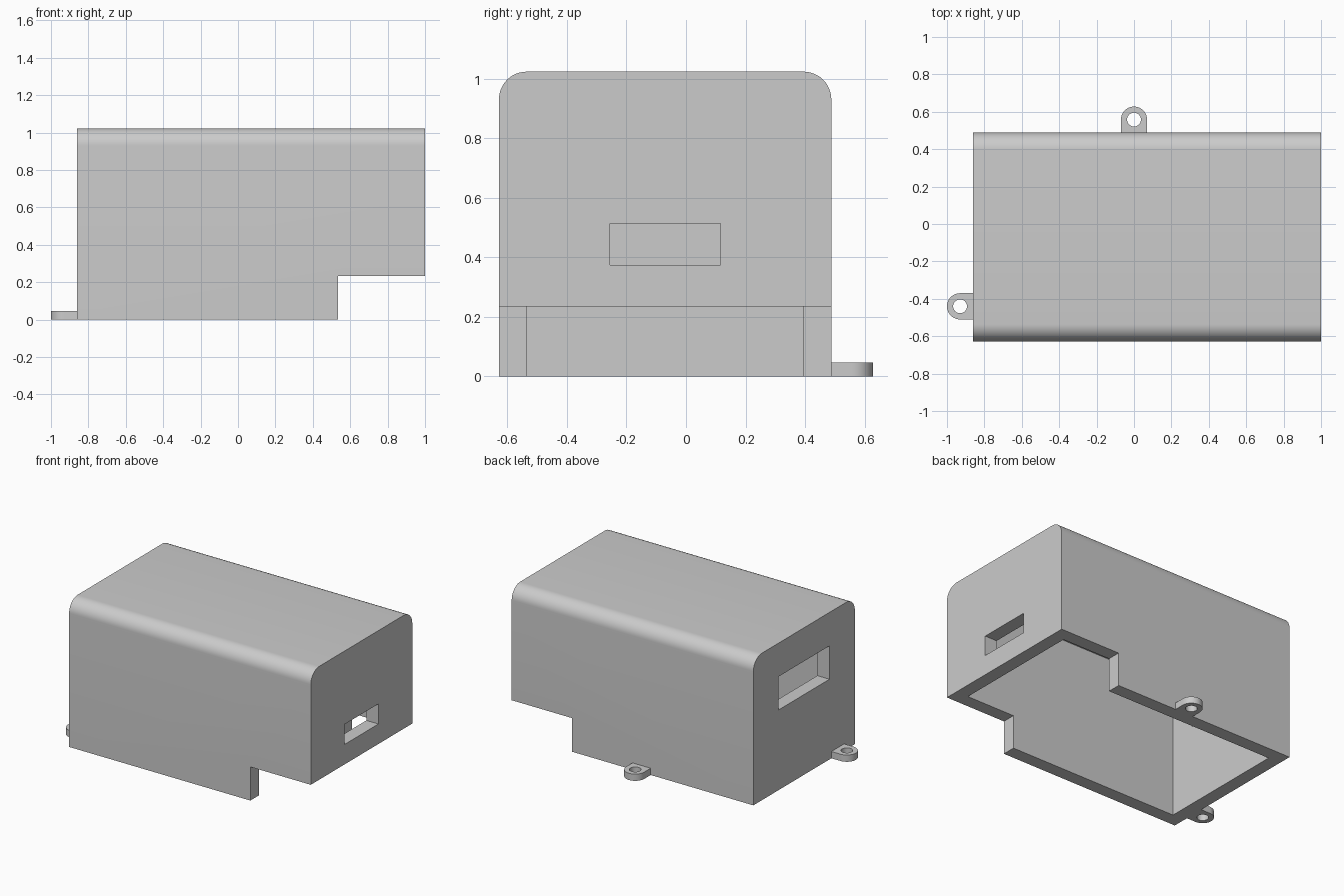
import bpy
import bmesh
from math import sin, cos, pi

if "Cube" in bpy.data.objects:
    bpy.data.objects.remove(bpy.data.objects["Cube"], do_unlink=True)

# Main sizes
LEFT, RIGHT = -0.86, 1.0
FRONT, BACK = -0.628, 0.488
TOP = 1.023
WALL = 0.093
MID_Y = (FRONT + BACK) / 2
TAB_R, HOLE_R, TAB_H = 0.07, 0.037, 0.047

grey = bpy.data.materials.new("light grey plastic")
grey.use_nodes = True
colour = (0.6, 0.6, 0.6, 1)
grey.diffuse_color = colour
grey.node_tree.nodes["Principled BSDF"].inputs["Base Color"].default_value = colour


def add_object(name, bm):
    mesh = bpy.data.meshes.new(name)
    bmesh.ops.recalc_face_normals(bm, faces=bm.faces)
    bm.to_mesh(mesh)
    bm.free()
    mesh.materials.append(grey)
    obj = bpy.data.objects.new(name, mesh)
    bpy.context.collection.objects.link(obj)
    return obj


def box(low, high):
    bm = bmesh.new()
    bmesh.ops.create_cube(bm, size=1)
    for v in bm.verts:
        v.co = [h if c > 0 else l for c, l, h in zip(v.co, low, high)]
    return bm


def prism(points, z0, z1):
    bm = bmesh.new()
    face = bm.faces.new([bm.verts.new((x, y, z0)) for x, y in points])
    grown = bmesh.ops.extrude_face_region(bm, geom=[face])["geom"]
    for v in grown:
        if isinstance(v, bmesh.types.BMVert):
            v.co.z = z1
    return bm


def select_only(obj):
    bpy.ops.object.select_all(action="DESELECT")
    obj.select_set(True)
    bpy.context.view_layer.objects.active = obj


def cut(obj, bm):
    cutter = add_object("cutter", bm)
    cutter.hide_render = True
    mod = obj.modifiers.new("cut", "BOOLEAN")
    mod.operation = "DIFFERENCE"
    mod.solver = "EXACT"
    mod.object = cutter
    select_only(obj)
    bpy.ops.object.modifier_apply(modifier=mod.name)
    bpy.data.objects.remove(cutter, do_unlink=True)


def smooth(obj):
    select_only(obj)
    bpy.ops.object.shade_smooth_by_angle(angle=pi / 6)


# Cover: a box with its two long top edges rounded
bm = box((LEFT, FRONT, 0), (RIGHT, BACK, TOP))
long_top = [e for e in bm.edges
            if all(v.co.z > TOP - 0.01 for v in e.verts)
            and abs(e.verts[0].co.y - e.verts[1].co.y) < 0.01]
bmesh.ops.bevel(bm, geom=long_top, offset=WALL, segments=12, profile=0.5,
                affect="EDGES")
cover = add_object("cover", bm)

# Open-bottomed cavity
cut(cover, box((LEFT + WALL, FRONT + WALL, -0.1),
               (RIGHT - WALL, BACK - WALL, TOP - WALL)))
# Step under the right-hand end
cut(cover, box((0.535, -1, -0.2), (1.2, 1, 0.234)))
# Small window in the +x end, large window in the -x end
cut(cover, box((RIGHT - 0.12, MID_Y - 0.186, 0.373),
               (RIGHT + 0.1, MID_Y + 0.186, 0.513)))
cut(cover, box((LEFT - 0.1, MID_Y - 0.279, 0.558),
               (LEFT + 0.12, MID_Y + 0.279, 0.79)))
smooth(cover)


# Screw tabs: rounded outer end, square root set into the wall
def screw_tab(name, centre, direction):
    (cx, cy), (dx, dy) = centre, direction
    reach = TAB_R + 0.02
    outline = [(-reach, -TAB_R)]
    outline += [(TAB_R * cos(a), TAB_R * sin(a))
                for a in (-pi / 2 + pi * i / 24 for i in range(25))]
    outline += [(-reach, TAB_R)]
    tab = add_object(name, prism(
        [(cx + u * dx - w * dy, cy + u * dy + w * dx) for u, w in outline],
        0, TAB_H))
    ring = [(cx + HOLE_R * cos(2 * pi * i / 32), cy + HOLE_R * sin(2 * pi * i / 32))
            for i in range(32)]
    cut(tab, prism(ring, -0.1, 0.2))
    smooth(tab)


screw_tab("back_screw_tab", (0, BACK + TAB_R), (0, 1))
screw_tab("side_screw_tab", (LEFT - TAB_R, -0.44), (-1, 0))
